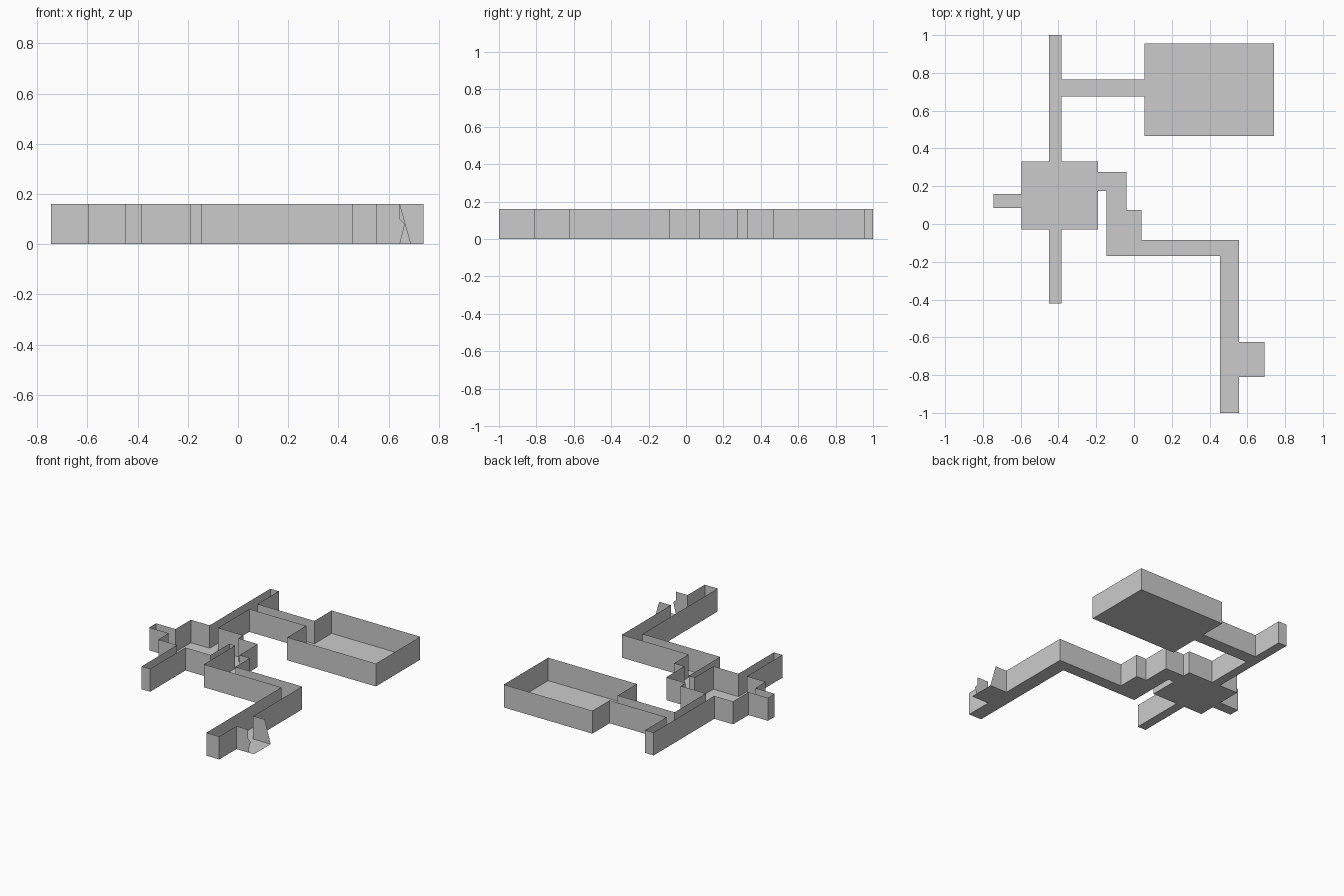
import bpy, bmesh

if "Cube" in bpy.data.objects:
    bpy.data.objects.remove(bpy.data.objects["Cube"])

H = 0.16  # wall height

# Floor plan: each area as (x0, y0, x1, y1); touching areas open into each other
AREAS = {
    "main_room": (-.595, -.03, -.19, .33),
    "west_alcove": (-.745, .085, -.595, .16),
    "north_corridor": (-.45, .33, -.385, 1.0),
    "south_corridor": (-.45, -.42, -.385, -.03),
    "link_corridor": (-.385, .675, .055, .765),
    "great_room": (.055, .465, .74, .955),
    "east_passage": (-.19, .175, -.04, .275),
    "middle_passage": (-.145, -.17, -.04, .175),
    "passage_corner": (-.04, -.17, .04, .075),
    "long_corridor": (.04, -.17, .555, -.085),
    "southeast_corridor": (.455, -1.0, .555, -.17),
    "broken_alcove": (.555, -.81, .69, -.625),
}


def add_object(name, faces):
    bm = bmesh.new()
    for pts in faces:
        bm.faces.new([bm.verts.new(p) for p in pts])
    bmesh.ops.remove_doubles(bm, verts=bm.verts, dist=0.0005)
    mesh = bpy.data.meshes.new(name)
    bm.to_mesh(mesh)
    bm.free()
    bpy.context.collection.objects.link(bpy.data.objects.new(name, mesh))


def solid_spans(name, axis, far):
    """Stretches of one side of an area that no neighbour opens into."""
    r = AREAS[name]
    other = 1 - axis
    line = r[axis + 2 * far]
    lo, hi = r[other], r[other + 2]
    gaps = []
    for key, n in AREAS.items():
        touches = abs(n[axis + 2 * (not far)] - line) < 1e-5
        a, b = max(lo, n[other]), min(hi, n[other + 2])
        if key != name and touches and b > a:
            gaps.append((a, b))
    spans, pos = [], lo
    for a, b in sorted(gaps) + [(hi, hi)]:
        if a - pos > 1e-5:
            spans.append((pos, a))
        pos = b
    return line, spans


def wall(axis, line, a, b):
    p = [(line, a), (line, b)] if axis == 0 else [(a, line), (b, line)]
    return [(*p[0], 0), (*p[1], 0), (*p[1], H), (*p[0], H)]


for name, (x0, y0, x1, y1) in AREAS.items():
    # Floor slab
    faces = [[(x0, y0, 0), (x1, y0, 0), (x1, y1, 0), (x0, y1, 0)]]
    if name == "broken_alcove":
        # Collapsed end: slanted back wall, jagged front wall, no end wall
        xb = x1 - 0.045
        faces.append([(x0, y1, 0), (x1, y1, 0), (xb, y1, H), (x0, y1, H)])
        faces.append([(x0, y0, 0), (xb, y0, 0), (xb, y0, H), (x0, y0, H)])
        faces.append([(xb, y0, 0), (xb + .02, y0, .08), (xb, y0, .1)])
    else:
        # Thin walls, broken where neighbouring areas join
        for axis in (0, 1):
            for far in (0, 1):
                line, spans = solid_spans(name, axis, far)
                faces += [wall(axis, line, a, b) for a, b in spans]
    add_object(name, faces)
